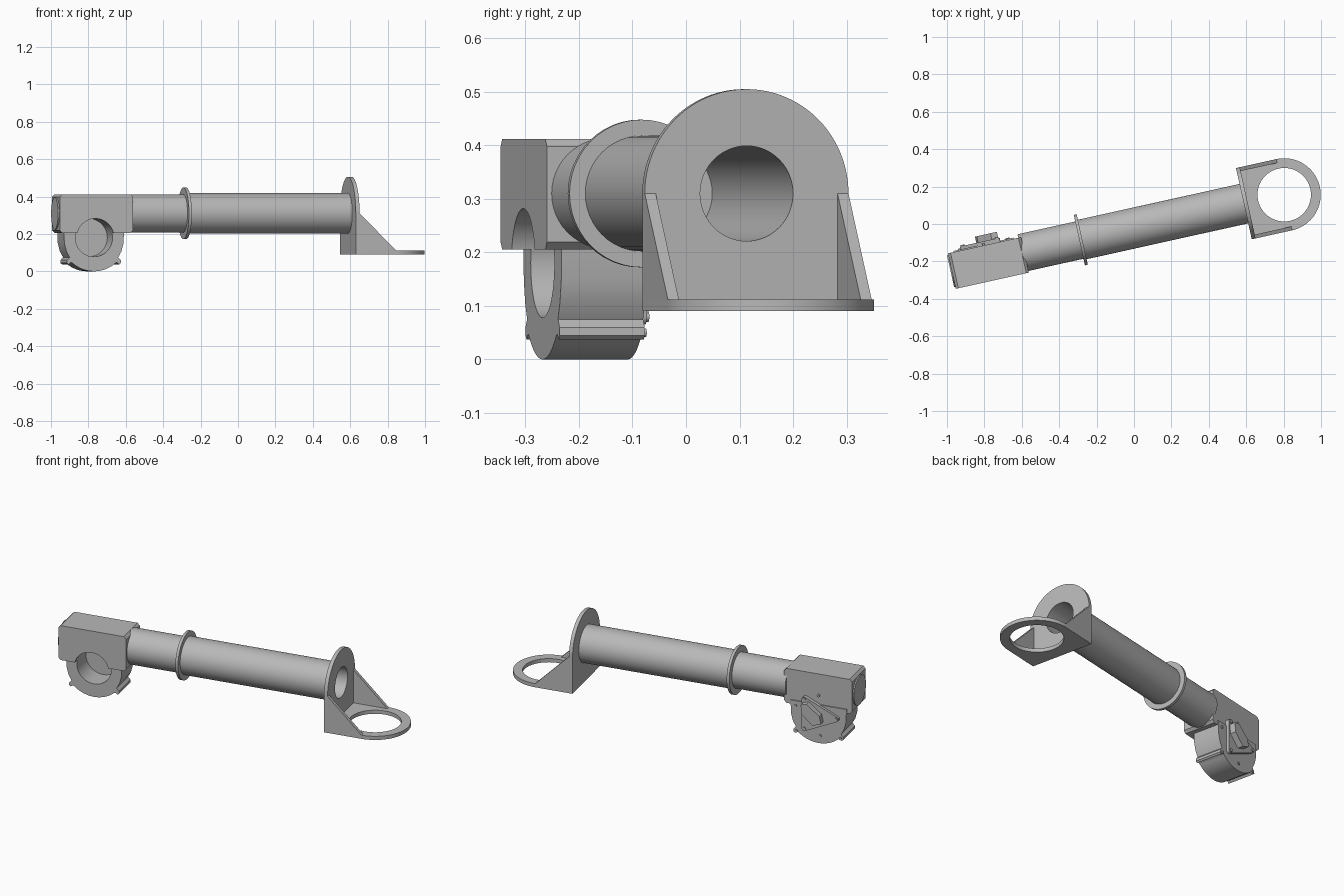
import bpy, bmesh
from math import cos, sin, pi, radians, asin
from mathutils import Matrix

if "Cube" in bpy.data.objects:
    bpy.data.objects.remove(bpy.data.objects["Cube"])

TURN = Matrix.Rotation(radians(12.5), 4, 'Z')   # whole arm is swung about z
AXIS_Y, AXIS_Z = -0.021, 0.31                   # centre line of the tube
BORE_X, BORE_Z = -0.81, 0.18                    # centre of the clamp

grey = bpy.data.materials.new("cast_grey")
grey.use_nodes = True
grey.diffuse_color = (0.48, 0.48, 0.48, 1)
grey.node_tree.nodes["Principled BSDF"].inputs["Base Color"].default_value = grey.diffuse_color


def circle(cx, cy, r, start=0, end=2 * pi, n=48):
    full = abs(end - start) > 6.28
    steps = n if full else n + 1
    return [(cx + r * cos(start + (end - start) * i / n),
             cy + r * sin(start + (end - start) * i / n)) for i in range(steps)]


def prism(name, outline, axis, lo, hi):
    """Extrude a 2D outline along the given axis from lo to hi."""
    place = {'x': lambda a, b, t: (t, a, b),
             'y': lambda a, b, t: (a, t, b),
             'z': lambda a, b, t: (a, b, t)}[axis]
    bm = bmesh.new()
    ends = [[bm.verts.new(place(a, b, t)) for a, b in outline] for t in (lo, hi)]
    bm.faces.new(ends[0])
    bm.faces.new(ends[1])
    n = len(outline)
    for i in range(n):
        j = (i + 1) % n
        bm.faces.new((ends[0][i], ends[0][j], ends[1][j], ends[1][i]))
    bmesh.ops.recalc_face_normals(bm, faces=bm.faces)
    bm.transform(TURN)
    mesh = bpy.data.meshes.new(name)
    bm.to_mesh(mesh)
    bm.free()
    mesh.materials.append(grey)
    obj = bpy.data.objects.new(name, mesh)
    bpy.context.scene.collection.objects.link(obj)
    return obj


def cut(obj, outline, axis, lo, hi):
    """Subtract an extruded outline and bake the result."""
    cutter = prism("cutter", outline, axis, lo, hi)
    cutter.hide_render = True
    mod = obj.modifiers.new("cut", 'BOOLEAN')
    mod.operation, mod.solver, mod.object = 'DIFFERENCE', 'EXACT', cutter
    bpy.context.view_layer.update()
    graph = bpy.context.evaluated_depsgraph_get()
    baked = bpy.data.meshes.new_from_object(obj.evaluated_get(graph))
    obj.modifiers.clear()
    obj.data = baked
    bpy.data.objects.remove(cutter)


# Main tube with a blind bore, thinner neck and collar
bore = circle(AXIS_Y, AXIS_Z, 0.089)
tube = prism("main_tube", circle(AXIS_Y, AXIS_Z, 0.108), 'x', -0.296, 0.6)
cut(tube, bore, 'x', -0.08, 0.7)
prism("neck_tube", circle(AXIS_Y, AXIS_Z, 0.102), 'x', -0.62, -0.29)
prism("collar", circle(AXIS_Y, AXIS_Z, 0.138), 'x', -0.304, -0.288)

# Upright mounting flange with a round top
R = 0.195
flange_shape = ([(AXIS_Y - R, 0.09), (AXIS_Y + R, 0.09)]
                + circle(AXIS_Y, AXIS_Z, R, 0, pi))
flange = prism("mounting_flange", flange_shape, 'x', 0.597, 0.618)
cut(flange, bore, 'x', 0.5, 0.7)

# Foot plate ring
FOOT_X = 0.818
foot_shape = ([(0.61, AXIS_Y + R), (0.61, AXIS_Y - R)]
              + circle(FOOT_X, AXIS_Y, R, -pi / 2, pi / 2))
foot = prism("foot_plate", foot_shape, 'z', 0.09, 0.112)
cut(foot, circle(FOOT_X, AXIS_Y, 0.143, n=64), 'z', 0, 0.2)

# Triangular side gussets
for side, label in ((-1, "right"), (1, "left")):
    edges = sorted((AXIS_Y + side * R, AXIS_Y + side * (R - 0.021)))
    prism(label + "_gusset", [(0.61, 0.1), (FOOT_X, 0.1), (FOOT_X, 0.112), (0.618, 0.31),
                              (0.61, 0.31)], 'y', *edges)

# Rectangular head block with chamfered corners
X0, X1, Z0, Z1, C = -1.005, -0.605, 0.205, 0.412, 0.014
head_shape = [(X0 + C, Z0), (X1 - C, Z0), (X1, Z0 + C), (X1, Z1 - C),
              (X1 - C, Z1), (X0 + C, Z1), (X0, Z1 - C), (X0, Z0 + C)]
head = prism("head_block", head_shape, 'y', -0.132, 0.062)
prism("head_end_cap", circle(-0.035, AXIS_Z, 0.086), 'x', -1.012, -1.0)

# Round clamp housing below, with a small lug on each side
wall = [(0.165, 0.23), (0.162, 0.15), (0.15, 0.105), (0.133, 0.075),
        (0.147, 0.06), (0.148, 0.045), (0.138, 0.037), (0.126, 0.047)]
right_wall = [(BORE_X + a, z) for a, z in wall]
left_wall = [(BORE_X - a, z) for a, z in reversed(wall)]
low = asin(-0.75)
belly = circle(BORE_X, BORE_Z, 0.18, low, -pi - low, 24)
housing = prism("clamp_housing", right_wall + belly + left_wall, 'y', -0.095, 0.068)
for part in (head, housing):
    cut(part, circle(BORE_X, BORE_Z, 0.102), 'y', -0.3, 0.035)

# Rear triangular plate with rounded corners, and its bolts
corners = [(-0.732, 0.255, 0.0), (-0.92, 0.167, 2 * pi / 3), (-0.732, 0.08, 4 * pi / 3)]
plate_shape = []
for x, z, turn in corners:
    plate_shape += circle(x, z, 0.015, turn, turn + 2 * pi / 3, 8)
prism("rear_plate", plate_shape, 'y', 0.055, 0.084)
for x, z, turn in corners:
    prism("plate_bolt", circle(x, z, 0.01, n=16), 'y', 0.08, 0.09)

# Rear latch standing on the plate
latch_shape = [(-0.725, 0.235), (-0.76, 0.245), (-0.835, 0.185),
               (-0.845, 0.14), (-0.795, 0.122), (-0.73, 0.18)]
prism("rear_latch", latch_shape, 'y', 0.08, 0.118)

# Small screws on the rear of the housing
for x, z in ((-0.94, 0.05), (-0.68, 0.05), (-0.675, 0.2), (-0.81, 0.285), (-0.82, 0.045)):
    prism("housing_screw", circle(x, z, 0.008, n=12), 'y', 0.055, 0.074)

# Smooth the round surfaces, keep edges sharp
bpy.ops.object.select_all(action='DESELECT')
for obj in bpy.context.scene.objects:
    if obj.type == 'MESH':
        obj.select_set(True)
        bpy.context.view_layer.objects.active = obj
bpy.ops.object.shade_smooth_by_angle(angle=radians(30))
